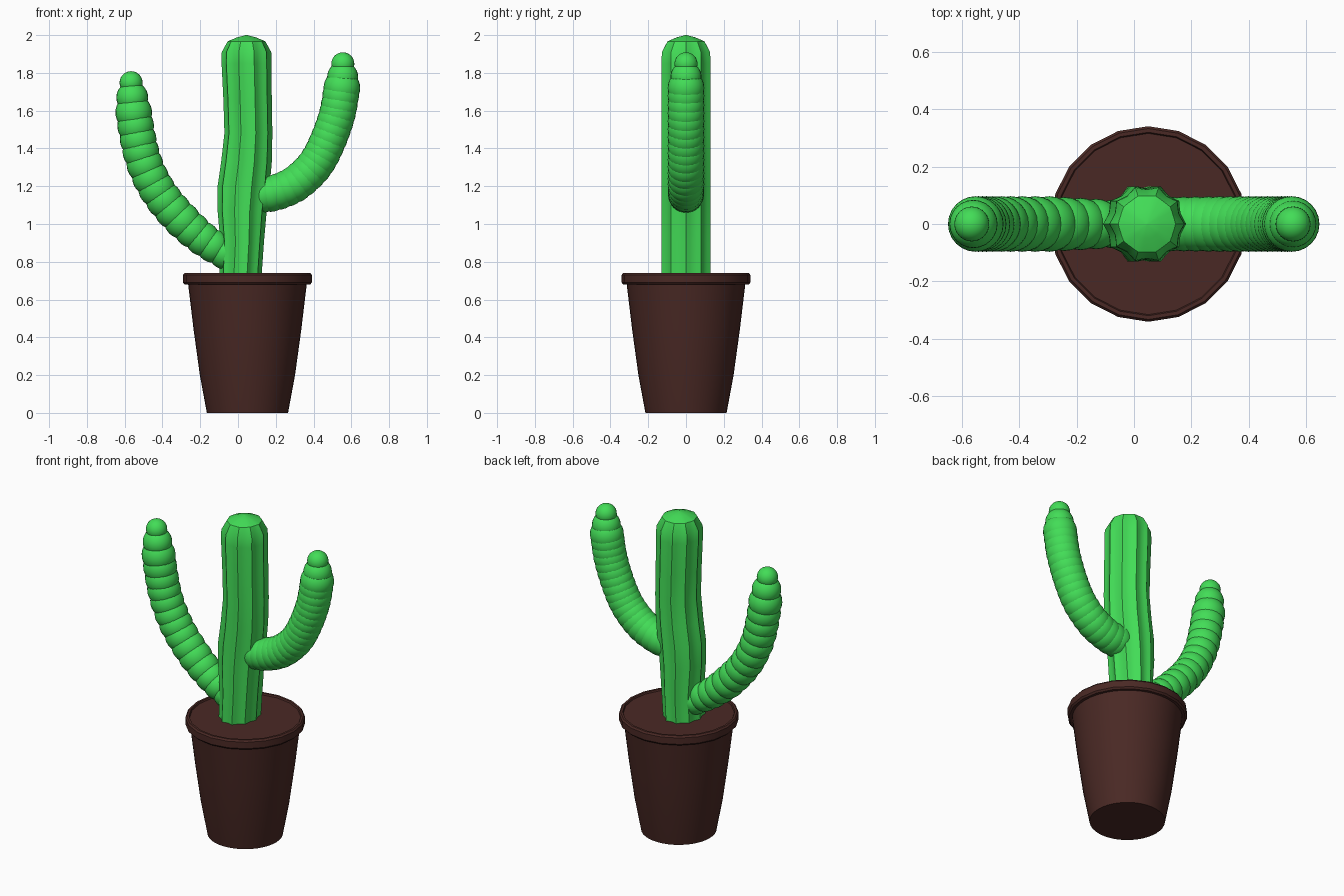
import bpy, bmesh
from math import cos, sin, pi, radians
from mathutils import Vector

if "Cube" in bpy.data.objects:
    bpy.data.objects.remove(bpy.data.objects["Cube"])


def material(name, color):
    m = bpy.data.materials.new(name)
    m.diffuse_color = (*color, 1)
    m.use_nodes = True
    m.node_tree.nodes["Principled BSDF"].inputs["Base Color"].default_value = m.diffuse_color
    return m


GREEN = material("cactus_green", (0.055, 0.72, 0.095))
BROWN = material("pot_brown", (0.068, 0.022, 0.018))


def finish(bm, name, mat, angle):
    bmesh.ops.recalc_face_normals(bm, faces=bm.faces)
    me = bpy.data.meshes.new(name)
    bm.to_mesh(me)
    bm.free()
    me.materials.append(mat)
    ob = bpy.data.objects.new(name, me)
    bpy.context.collection.objects.link(ob)
    bpy.ops.object.select_all(action='DESELECT')
    ob.select_set(True)
    bpy.context.view_layer.objects.active = ob
    bpy.ops.object.shade_smooth_by_angle(angle=radians(angle))
    return ob


def loft(name, rings, mat, angle=35):
    """Skin a list of closed rings of points and cap both ends."""
    bm = bmesh.new()
    loops = [[bm.verts.new(p) for p in ring] for ring in rings]
    n = len(loops[0])
    for a, b in zip(loops, loops[1:]):
        for i in range(n):
            j = (i + 1) % n
            bm.faces.new((a[i], a[j], b[j], b[i]))
    bm.faces.new(loops[0])
    bm.faces.new(loops[-1])
    return finish(bm, name, mat, angle)


def lathe(name, profile, cx, sides, mat):
    rings = [[(cx + r * sin(2 * pi * i / sides), r * cos(2 * pi * i / sides), z)
              for i in range(sides)] for r, z in profile]
    return loft(name, rings, mat)


# Pot body, rim and recessed soil
lathe("pot", [(0.215, 0), (0.252, 0.2), (0.285, 0.44), (0.315, 0.69)], 0.05, 40, BROWN)
lathe("pot_rim", [(0.305, 0.68), (0.332, 0.68), (0.341, 0.69), (0.341, 0.73),
                  (0.333, 0.74), (0.32, 0.74), (0.316, 0.73)], 0.05, 20, BROWN)

# Ribbed trunk: centre x, x radius, y radius, z
SECTIONS = [(0.012, 0.112, 0.137, 0.71), (0.022, 0.115, 0.137, 0.9),
            (0.022, 0.130, 0.137, 1.07), (0.030, 0.138, 0.137, 1.2),
            (0.045, 0.134, 0.137, 1.33), (0.055, 0.127, 0.137, 1.48),
            (0.051, 0.128, 0.137, 1.65), (0.045, 0.132, 0.137, 1.85),
            (0.045, 0.131, 0.134, 1.91), (0.045, 0.100, 0.102, 1.967),
            (0.045, 0.050, 0.050, 1.988), (0.045, 0.004, 0.004, 2.0)]
RIB = (1.0, 0.925, 0.89, 0.925)
trunk = []
for cx, rx, ry, z in SECTIONS:
    depth = min(1, max(0, (2.0 - z) / 0.09))
    ring = []
    for i in range(40):
        k = 1 - (1 - RIB[i % 4]) * depth
        a = 2 * pi * i / 40
        ring.append((cx + rx * k * cos(a), ry * k * sin(a), z))
    trunk.append(ring)
loft("trunk", trunk, GREEN, 40)


def sample(points, count):
    """Evenly spaced points on a smooth curve through the given points."""
    p = [Vector(q) for q in points]
    p = [2 * p[0] - p[1]] + p + [2 * p[-1] - p[-2]]
    dense = []
    for i in range(1, len(p) - 2):
        for s in range(20):
            t = s / 20
            dense.append(0.5 * (2 * p[i] + (p[i + 1] - p[i - 1]) * t
                         + (2 * p[i - 1] - 5 * p[i] + 4 * p[i + 1] - p[i + 2]) * t ** 2
                         + (3 * p[i] - p[i - 1] - 3 * p[i + 1] + p[i + 2]) * t ** 3))
    dense.append(p[-2])
    dist = [0]
    for a, b in zip(dense, dense[1:]):
        dist.append(dist[-1] + (b - a).length)
    out = []
    for k in range(count):
        d = dist[-1] * k / (count - 1)
        out.append(dense[min(range(len(dist)), key=lambda i: abs(dist[i] - d))])
    return out


def arm(name, path, count, base_r, tips):
    """Chain of overlapping balls ending in smaller tip balls (x, z, radius)."""
    balls = []
    for k, c in enumerate(sample(path, count)):
        f = min(1, k / 4)
        balls.append((c.x, c.y, base_r + (0.097 - base_r) * f))
    bm = bmesh.new()
    for x, z, r in balls + tips:
        ball = bmesh.ops.create_uvsphere(bm, u_segments=24, v_segments=16, radius=r)
        bmesh.ops.translate(bm, verts=ball["verts"], vec=(x, 0, z))
    return finish(bm, name, GREEN, 40)


# Arms
arm("right_arm", [(0.13, 1.155), (0.195, 1.165), (0.287, 1.203), (0.36, 1.26),
                  (0.42, 1.33), (0.476, 1.44), (0.525, 1.58), (0.55, 1.72)],
    18, 0.095, [(0.554, 1.778, 0.082), (0.555, 1.848, 0.061)])
arm("left_arm", [(-0.07, 0.845), (-0.165, 0.905), (-0.25, 0.975), (-0.33, 1.055),
                 (-0.40, 1.14), (-0.458, 1.235), (-0.505, 1.35), (-0.535, 1.48),
                 (-0.552, 1.59)],
    14, 0.085, [(-0.56, 1.67, 0.084), (-0.566, 1.748, 0.061)])
